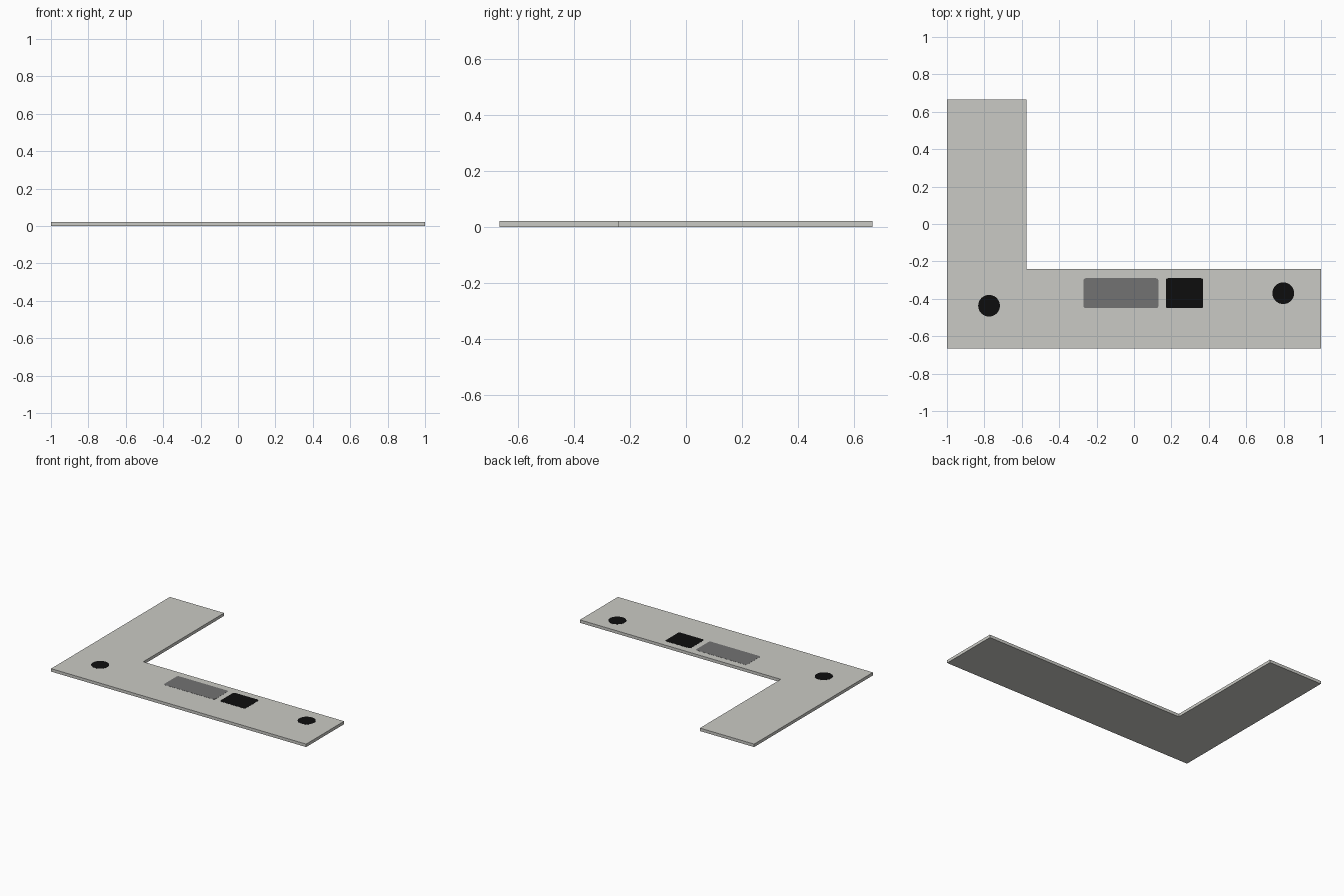
import bpy, math

if "Cube" in bpy.data.objects:
    bpy.data.objects.remove(bpy.data.objects["Cube"])

T = 0.021      # plate thickness
LIFT = 0.0008  # how far the markings stand above the plate


def material(name, r, g, b):
    m = bpy.data.materials.new(name)
    m.diffuse_color = (r, g, b, 1)
    m.use_nodes = True
    m.node_tree.nodes["Principled BSDF"].inputs["Base Color"].default_value = m.diffuse_color
    return m


def prism(name, outline, z0, z1, mat):
    """Extrude a counter-clockwise outline between two heights."""
    n = len(outline)
    verts = [(x, y, z0) for x, y in outline] + [(x, y, z1) for x, y in outline]
    faces = [list(range(n))[::-1], list(range(n, 2 * n))]
    faces += [(i, (i + 1) % n, n + (i + 1) % n, n + i) for i in range(n)]
    mesh = bpy.data.meshes.new(name)
    mesh.from_pydata(verts, [], faces)
    mesh.materials.append(mat)
    ob = bpy.data.objects.new(name, mesh)
    bpy.context.collection.objects.link(ob)
    return ob


def arc(cx, cy, r, a0, a1, n):
    return [(cx + r * math.cos(a0 + (a1 - a0) * i / n),
             cy + r * math.sin(a0 + (a1 - a0) * i / n)) for i in range(n + 1)]


def circle(cx, cy, r):
    return arc(cx, cy, r, 0, 2 * math.pi, 40)[:-1]


def rounded_rect(x0, x1, y0, y1, r):
    q = math.pi / 2
    corners = [(x1 - r, y1 - r), (x0 + r, y1 - r), (x0 + r, y0 + r), (x1 - r, y0 + r)]
    return [p for k, (cx, cy) in enumerate(corners)
            for p in arc(cx, cy, r, k * q, (k + 1) * q, 5)]


light = material("light_grey", 0.59, 0.59, 0.555)
grey = material("mid_grey", 0.17, 0.17, 0.17)
black = material("black", 0.004, 0.004, 0.004)

# L-shaped base plate
prism("base_plate", [(-1, -0.665), (1, -0.665), (1, -0.24), (-0.575, -0.24),
                     (-0.575, 0.665), (-1, 0.665)], 0, T, light)

# Rectangular markings
prism("grey_panel", rounded_rect(-0.27, 0.13, -0.45, -0.29, 0.012), T - 0.001, T + LIFT, grey)
prism("black_panel", rounded_rect(0.17, 0.37, -0.45, -0.29, 0.012), T - 0.001, T + LIFT, black)

# Round markings
prism("left_dot", circle(-0.775, -0.437, 0.058), T - 0.001, T + LIFT, black)
prism("right_dot", circle(0.798, -0.37, 0.058), T - 0.001, T + LIFT, black)
